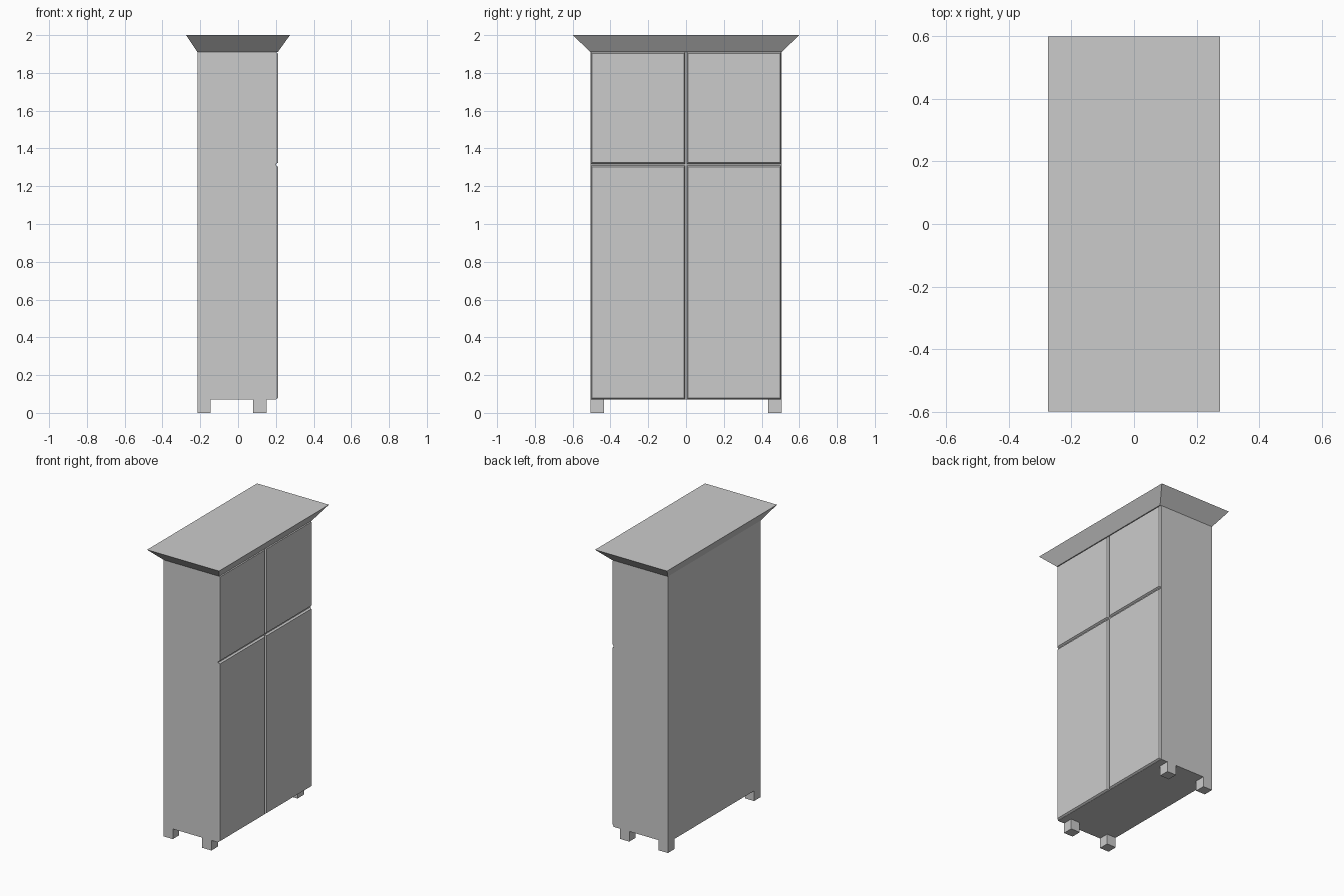
import bpy

if "Cube" in bpy.data.objects:
    bpy.data.objects.remove(bpy.data.objects["Cube"])


def make_mesh(name, verts):
    """Six-sided solid from two four-point loops."""
    faces = [(3, 2, 1, 0), (4, 5, 6, 7)]
    faces += [(i, (i + 1) % 4, (i + 1) % 4 + 4, i + 4) for i in range(4)]
    mesh = bpy.data.meshes.new(name)
    mesh.from_pydata(verts, [], faces)
    obj = bpy.data.objects.new(name, mesh)
    bpy.context.collection.objects.link(obj)
    return obj


def rect(a0, a1, b0, b1):
    return [(a0, b0), (a1, b0), (a1, b1), (a0, b1)]


def solid_z(name, low, high, z0, z1):
    return make_mesh(name, [(x, y, z0) for x, y in rect(*low)] +
                     [(x, y, z1) for x, y in rect(*high)])


# Cabinet body
body = (-0.215, 0.2, -0.505, 0.505)
solid_z("cabinet_body", body, body, 0.07, 1.91)

# Flared cornice
solid_z("cornice", (-0.215, 0.21, -0.505, 0.505),
        (-0.275, 0.275, -0.6, 0.6), 1.91, 2.0)

# Square feet
for depth, x in (("back", -0.215), ("front", 0.08)):
    for side, y in (("left", -0.505), ("right", 0.435)):
        foot = (x, x + 0.07, y, y + 0.07)
        solid_z(f"{depth}_{side}_foot", foot, foot, 0, 0.07)


# Doors with chamfered front edges
def door(name, y0, y1, z0, z1, c=0.007):
    back, mid = 0.2, 0.212
    make_mesh(name, [(back, y, z) for y, z in rect(y0, y1, z0, z1)] +
              [(mid, y, z) for y, z in rect(y0 + c, y1 - c, z0 + c, z1 - c)])


for side, y0, y1 in (("left", -0.504, -0.004), ("right", 0.004, 0.504)):
    door(f"lower_{side}_door", y0, y1, 0.072, 1.31)
    door(f"upper_{side}_door", y0, y1, 1.318, 1.91)
